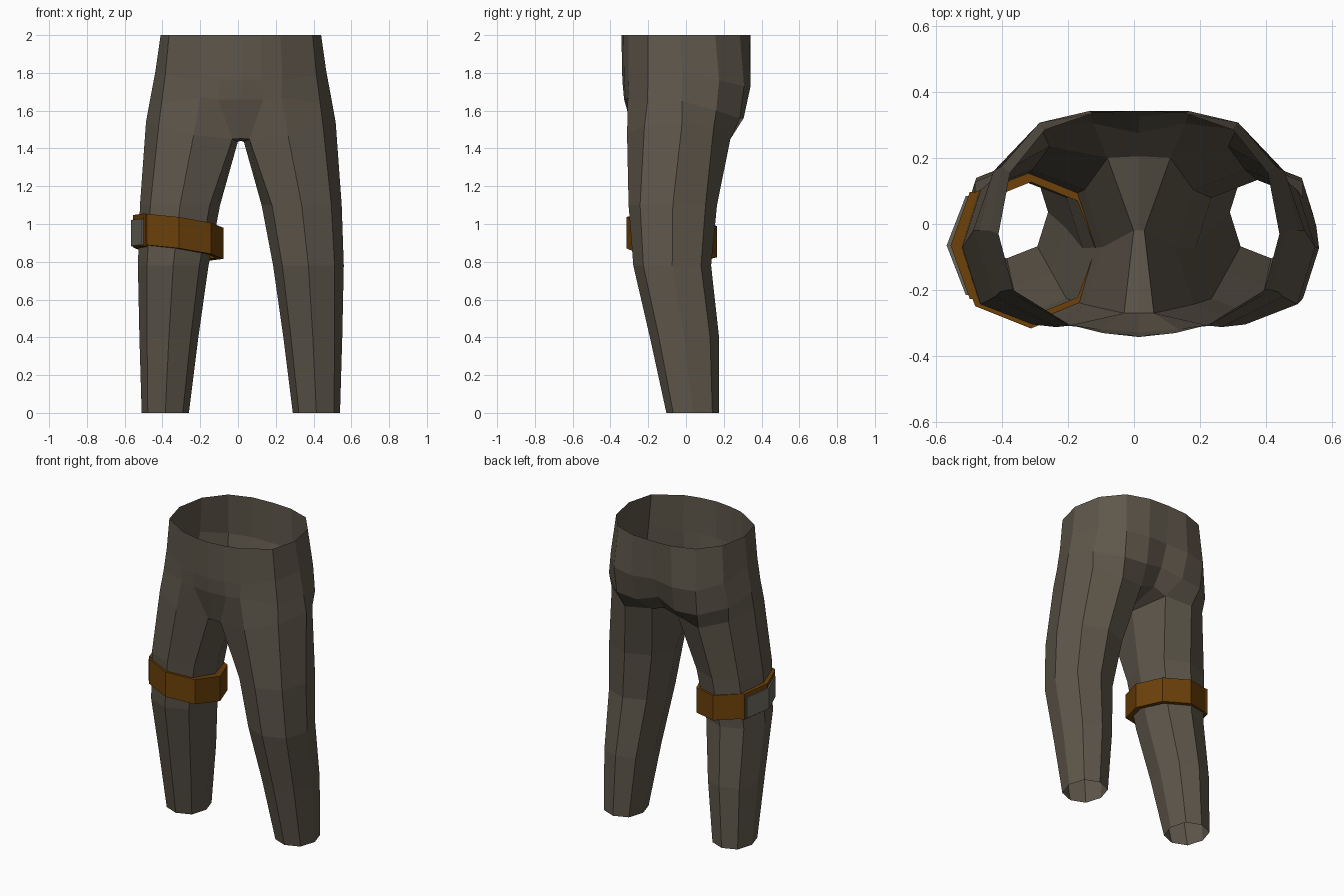
import bpy, bmesh, math

if "Cube" in bpy.data.objects:
    bpy.data.objects.remove(bpy.data.objects["Cube"])


def material(name, rgb):
    m = bpy.data.materials.new(name)
    m.diffuse_color = (*rgb, 1)
    m.use_nodes = True
    m.node_tree.nodes["Principled BSDF"].inputs["Base Color"].default_value = m.diffuse_color
    return m


CLOTH = material("brown grey cloth", (0.112, 0.094, 0.069))
LEATHER = material("orange leather", (0.15, 0.052, 0.003))
METAL = material("dull metal", (0.138, 0.128, 0.102))


def make_object(name, bm, mat):
    bmesh.ops.recalc_face_normals(bm, faces=bm.faces)
    mesh = bpy.data.meshes.new(name)
    bm.to_mesh(mesh)
    bm.free()
    mesh.materials.append(mat)
    ob = bpy.data.objects.new(name, mesh)
    bpy.context.collection.objects.link(ob)
    return ob


def octagon(cx, cy, rx, ry, z, k=0.74):
    """Eight points from the front, round the outside, to the back and inside."""
    dirs = [(0, -1), (k, -k), (1, 0), (k, k), (0, 1), (-k, k), (-1, 0), (-k, -k)]
    return [(cx + rx * a, cy + ry * b, z) for a, b in dirs]


def bridge(bm, a, b, closed):
    n = len(a)
    for i in range(n if closed else n - 1):
        j = (i + 1) % n
        bm.faces.new((a[i], a[j], b[j], b[i]))


# Trousers: one half, open at hem and waist, mirrored
bm = bmesh.new()
add = lambda pts: [bm.verts.new(p) for p in pts]
leg = [add(octagon(*r)) for r in (
    (0.400, 0.036, 0.125, 0.140, 0.0),
    (0.381, -0.008, 0.156, 0.183, 0.40),
    (0.358, -0.073, 0.187, 0.206, 0.78),
    (0.322, -0.070, 0.212, 0.234, 1.10))]

# Top of the leg at the crotch
thigh = add([(0.25, -0.312, 1.47), (0.435, -0.22, 1.52), (0.502, -0.02, 1.54),
             (0.43, 0.145, 1.50), (0.27, 0.235, 1.45), (0.095, 0.20, 1.47),
             (0.016, -0.02, 1.435), (0.045, -0.27, 1.45)])
leg.append(thigh)
for lo, hi in zip(leg, leg[1:]):
    bridge(bm, lo, hi, True)

# Crotch strip between the legs
cf, cm, cb = add([(0, -0.27, 1.452), (0, -0.02, 1.44), (0, 0.205, 1.50)])
F, FO, O, BO, B, BI, I, FI = thigh
bm.faces.new((cf, FI, I, cm))
bm.faces.new((cm, I, BI, cb))

# Hips, seat and waist: half rings from front centre to back centre
hips = [
    [(0, -0.328, 1.66), (0.12, -0.318, 1.66), (0.215, -0.308, 1.67),
     (0.420, -0.205, 1.64), (0.482, -0.02, 1.65), (0.44, 0.16, 1.60),
     (0.295, 0.285, 1.56), (0.14, 0.305, 1.56), (0, 0.275, 1.60)],
    [(0, -0.337, 1.76), (0.11, -0.328, 1.76), (0.22, -0.303, 1.76),
     (0.400, -0.20, 1.79), (0.452, -0.02, 1.81), (0.415, 0.175, 1.76),
     (0.30, 0.307, 1.73), (0.15, 0.342, 1.73), (0, 0.325, 1.74)],
    [(0, -0.342, 2), (0.11, -0.33, 2), (0.21, -0.305, 2),
     (0.38, -0.20, 2), (0.425, -0.03, 2), (0.39, 0.155, 2),
     (0.285, 0.285, 2), (0.14, 0.335, 2), (0, 0.342, 2)]]
lower = [cf, FI, F, FO, O, BO, B, BI, cb]
for pts in hips:
    upper = add(pts)
    bridge(bm, lower, upper, False)
    lower = upper
trousers = make_object("trousers", bm, CLOTH)
trousers.location.x = 0.015
mirror = trousers.modifiers.new("mirror", "MIRROR")
mirror.merge_threshold = 0.001


# Strap parts: walls of given thickness following a plan outline
def strap(name, outer, inner, z_of, height, mat, closed):
    bm = bmesh.new()
    loops = []
    for pts, dz in ((outer, 0), (outer, height), (inner, height), (inner, 0)):
        loops.append([bm.verts.new((x, y, z_of(x, y) + dz)) for x, y in pts])
    for i in range(4):
        bridge(bm, loops[i], loops[(i + 1) % 4], closed)
    if not closed:
        for end in (0, -1):
            bm.faces.new([l[end] for l in loops])
    return make_object(name, bm, mat)


def tilt(x, y):
    return 0.848 - 0.14 * (x + 0.31) - 0.10 * (y + 0.08)


def plan(rx, ry, cx=-0.312, cy=-0.076):
    return [(p[0], p[1]) for p in octagon(cx, cy, rx, ry, 0, 0.72)]


# Thigh band, its inner wall just inside the cloth
strap("thigh_band", plan(0.234, 0.24), plan(0.196, 0.203), tilt, 0.165, LEATHER, True)


# Buckle backing and buckle wrap the outer corner of the band
def arc(x, grow):
    return [(x + 0.058, -0.215 - grow), (x, -0.065), (x + 0.058, 0.085 + grow)]


strap("buckle_backing", arc(-0.555, 0.012), arc(-0.53, 0.012),
      lambda x, y: tilt(x, y) - 0.005, 0.172, LEATHER, False)
strap("buckle", arc(-0.567, 0), arc(-0.545, 0),
      lambda x, y: tilt(x, y) + 0.001, 0.138, METAL, False)
